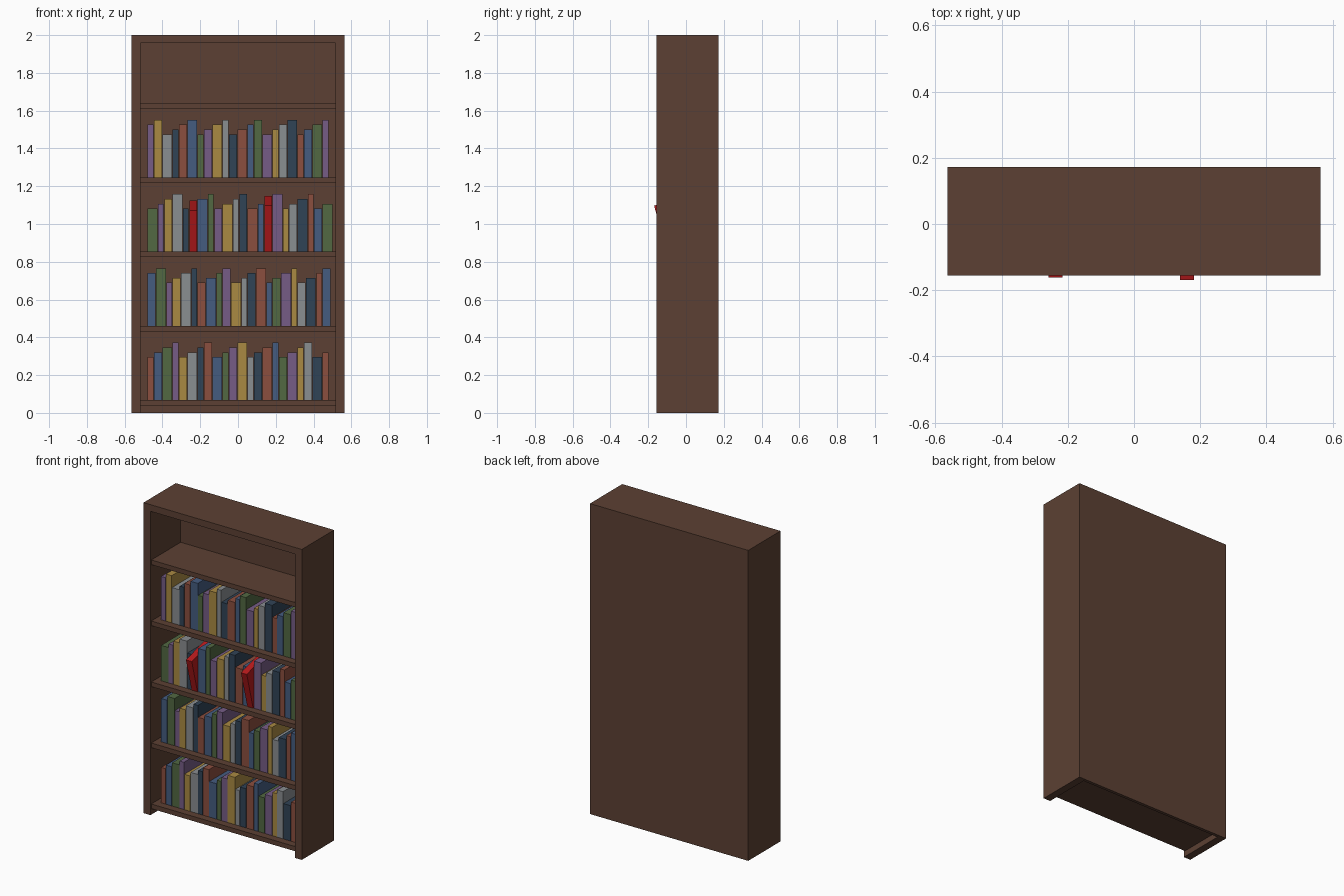
import bpy
import bmesh
import math
from mathutils import Matrix, Vector

if "Cube" in bpy.data.objects:
    bpy.data.objects.remove(bpy.data.objects["Cube"])


def linear(c):
    c /= 255
    return c / 12.92 if c <= 0.04045 else ((c + 0.055) / 1.055) ** 2.4


def material(name, r, g, b):
    m = bpy.data.materials.new(name)
    m.diffuse_color = (linear(r), linear(g), linear(b), 1)
    m.use_nodes = True
    m.node_tree.nodes["Principled BSDF"].inputs["Base Color"].default_value = m.diffuse_color
    return m


wood = material("dark_wood", 92, 64, 51)
red = material("bright_red", 184, 26, 28)
book_mats = [material("brick", 139, 78, 62), material("blue", 69, 92, 128),
             material("green", 82, 104, 66), material("purple", 118, 92, 134),
             material("ochre", 170, 138, 66), material("grey", 138, 142, 145),
             material("navy", 48, 67, 86)]


def box(name, lo, hi, mat, tilt=0.0):
    """Box between two corners; tilt leans it forward about its bottom centre."""
    lo, hi = Vector(lo), Vector(hi)
    size, mid = hi - lo, (lo + hi) / 2
    bm = bmesh.new()
    bmesh.ops.create_cube(bm, size=1)
    bmesh.ops.translate(bm, verts=bm.verts, vec=(0, 0, 0.5))
    bmesh.ops.scale(bm, verts=bm.verts, vec=size)
    bmesh.ops.rotate(bm, verts=bm.verts, matrix=Matrix.Rotation(tilt, 3, 'X'))
    mesh = bpy.data.meshes.new(name)
    bm.to_mesh(mesh)
    bm.free()
    mesh.materials.append(mat)
    ob = bpy.data.objects.new(name, mesh)
    ob.location = (mid.x, mid.y, lo.z)
    bpy.context.collection.objects.link(ob)
    return ob


# Case: sides, top and back panel
W, IN = 0.564, 0.515
FRONT, BACK, INNER_BACK = -0.156, 0.172, 0.152
for side, a, b in (("left", -W, -IN), ("right", IN, W)):
    box(side + "_panel", (a, FRONT, 0), (b, BACK, 2), wood)
box("top_panel", (-IN, FRONT, 1.957), (IN, BACK, 2), wood)
box("back_panel", (-IN, INNER_BACK, 0), (IN, BACK, 1.957), wood)

# Shelves, set slightly behind the front edge
STEP, THICK = 0.393, 0.03
shelf_tops = [0.068 + STEP * k for k in range(5)]
for k, z in enumerate(shelf_tops):
    box(f"shelf_{k + 1}", (-IN, FRONT + 0.009, z - THICK), (IN, INNER_BACK, z), wood)

# Books: widths, heights and colours repeat in staggered cycles
widths = (0.0335, 0.0445, 0.0543)
heights = (0.228, 0.252, 0.279, 0.304)
GAP = 0.003
for row, z in enumerate(shelf_tops[:4]):
    x = -0.478
    for i in range(22):
        w = widths[(i + row) % 3]
        h = heights[(i + 2 * row) % 4]
        pulled = row == 2 and i in (5, 14)   # two red books lean out
        box("leaning_book" if pulled else f"book_{row + 1}_{i + 1}",
            (x, -0.1, z), (x + w - GAP, 0.1, z + h),
            red if pulled else book_mats[(i + row) % 7],
            math.radians(15) if pulled else 0)
        x += w
